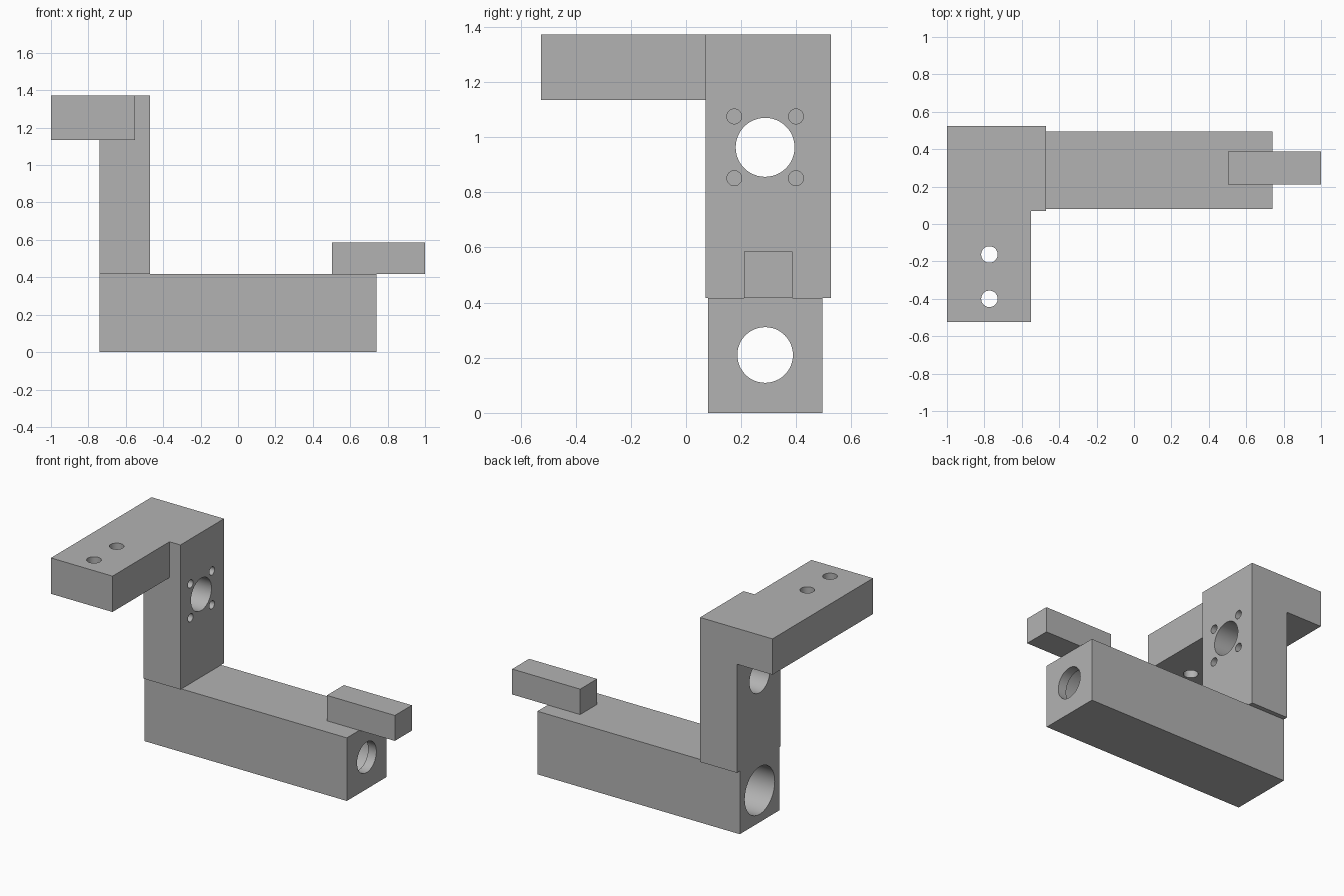
import bpy, bmesh, math
from mathutils import Matrix, Vector

cube = bpy.data.objects.get("Cube")
if cube:
    bpy.data.objects.remove(cube, do_unlink=True)

grey = bpy.data.materials.new("plain grey")
grey.use_nodes = True
colour = (0.45, 0.45, 0.45, 1)
grey.diffuse_color = colour
grey.node_tree.nodes["Principled BSDF"].inputs["Base Color"].default_value = colour


def finish(name, bm):
    bmesh.ops.recalc_face_normals(bm, faces=bm.faces)
    mesh = bpy.data.meshes.new(name)
    bm.to_mesh(mesh)
    bm.free()
    mesh.materials.append(grey)
    obj = bpy.data.objects.new(name, mesh)
    bpy.context.collection.objects.link(obj)
    return obj


def prism(name, outline, bottom, top):
    """Extrude a plan outline upwards."""
    bm = bmesh.new()
    face = bm.faces.new([bm.verts.new((x, y, bottom)) for x, y in outline])
    up = bmesh.ops.extrude_face_region(bm, geom=[face])["geom"]
    verts = [v for v in up if isinstance(v, bmesh.types.BMVert)]
    bmesh.ops.translate(bm, verts=verts, vec=(0, 0, top - bottom))
    return finish(name, bm)


def block(name, x, y, z):
    corners = [(x[0], y[0]), (x[1], y[0]), (x[1], y[1]), (x[0], y[1])]
    return prism(name, corners, *z)


def rod(start, end, radius):
    """Round cutter running between two points."""
    a, b = Vector(start), Vector(end)
    turn = (b - a).to_track_quat("Z", "Y").to_matrix().to_4x4()
    bm = bmesh.new()
    bmesh.ops.create_cone(bm, cap_ends=True, segments=48, radius1=radius, radius2=radius,
                          depth=(b - a).length, matrix=Matrix.Translation((a + b) / 2) @ turn)
    obj = finish("hole_cutter", bm)
    obj.hide_render = True
    return obj


def combine(target, other, operation):
    """Apply a boolean and remove the helper."""
    mod = target.modifiers.new("combine", "BOOLEAN")
    mod.operation = operation
    mod.solver = "EXACT"
    mod.object = other
    bpy.ops.object.select_all(action="DESELECT")
    bpy.context.view_layer.objects.active = target
    target.select_set(True)
    bpy.ops.object.modifier_apply(modifier=mod.name)
    bpy.data.objects.remove(other, do_unlink=True)


def smooth(obj):
    bpy.ops.object.select_all(action="DESELECT")
    bpy.context.view_layer.objects.active = obj
    obj.select_set(True)
    bpy.ops.object.shade_smooth_by_angle(angle=math.radians(30))


FLOOR = 0.417     # top of the base
ARM = 1.135       # underside of the arm
TOP = 1.372
AXIS_Y = 0.287    # shared centre line of the bores

# Base with a wide bore that narrows at the +x end
base = block("base_block", (-0.74, 0.74), (0.08, 0.495), (0, FLOOR))
combine(base, rod((-0.8, AXIS_Y, 0.21), (0.68, AXIS_Y, 0.21), 0.157), "DIFFERENCE")
combine(base, rod((0.6, AXIS_Y, 0.21), (0.8, AXIS_Y, 0.21), 0.101), "DIFFERENCE")
smooth(base)

# Upright merged with the stepped arm
bracket = block("upright_and_arm", (-0.74, -0.47), (0.07, 0.525), (FLOOR, ARM))
head = prism("arm", [(-1, -0.525), (-0.55, -0.525), (-0.55, 0.07),
                     (-0.47, 0.07), (-0.47, 0.525), (-1, 0.525)], ARM, TOP)
combine(bracket, head, "UNION")

# Central bore with four blind screw holes
mid_z = 0.963
combine(bracket, rod((-0.8, AXIS_Y, mid_z), (-0.4, AXIS_Y, mid_z), 0.107), "DIFFERENCE")
for sy in (-1, 1):
    for sz in (-1, 1):
        y, z = AXIS_Y + sy * 0.112, mid_z + sz * 0.112
        combine(bracket, rod((-0.59, y, z), (-0.4, y, z), 0.027), "DIFFERENCE")

# Mounting holes down through the arm
for y in (-0.4, -0.163):
    combine(bracket, rod((-0.773, y, 1.05), (-0.773, y, 1.45), 0.044), "DIFFERENCE")

# Clean the flat faces
bm = bmesh.new()
bm.from_mesh(bracket.data)
bmesh.ops.dissolve_limit(bm, angle_limit=math.radians(1), verts=bm.verts, edges=bm.edges)
bm.to_mesh(bracket.data)
bm.free()
smooth(bracket)

# Small bar overhanging the +x end
block("end_bar", (0.503, 1), (0.21, 0.387), (FLOOR, 0.585))
